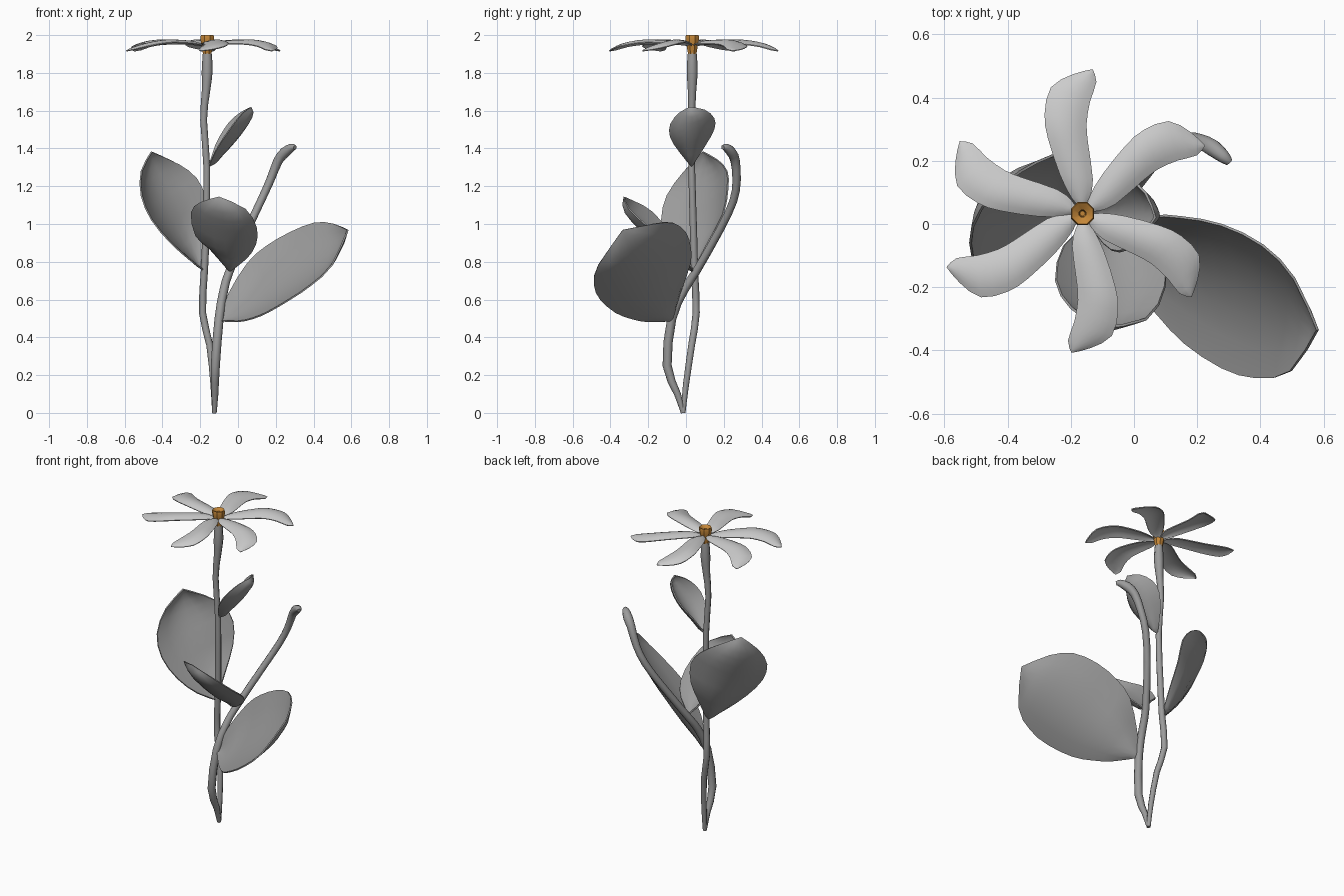
import bpy, bmesh, math
from mathutils import Vector, Matrix

if "Cube" in bpy.data.objects:
    bpy.data.objects.remove(bpy.data.objects["Cube"])

orange = bpy.data.materials.new("orange")
orange.diffuse_color = (0.55, 0.24, 0.04, 1)
orange.use_nodes = True
orange.node_tree.nodes["Principled BSDF"].inputs["Base Color"].default_value = orange.diffuse_color
dark_grey = bpy.data.materials.new("dark_grey")
dark_grey.diffuse_color = (0.33, 0.33, 0.33, 1)
dark_grey.use_nodes = True
dark_grey.node_tree.nodes["Principled BSDF"].inputs["Base Color"].default_value = dark_grey.diffuse_color


def finish(name, bm, angle=40, mat=None):
    bmesh.ops.recalc_face_normals(bm, faces=bm.faces[:])
    me = bpy.data.meshes.new(name)
    bm.to_mesh(me)
    bm.free()
    ob = bpy.data.objects.new(name, me)
    bpy.context.collection.objects.link(ob)
    if mat:
        me.materials.append(mat)
    bpy.ops.object.select_all(action='DESELECT')
    ob.select_set(True)
    bpy.context.view_layer.objects.active = ob
    bpy.ops.object.shade_smooth_by_angle(angle=math.radians(angle))
    return ob


def smooth(pts):
    """Insert a rounded midpoint between each pair of points."""
    P = [Vector(p) for p in pts]
    out = []
    for i in range(len(P) - 1):
        a, d = P[max(i - 1, 0)], P[min(i + 2, len(P) - 1)]
        out += [P[i], (P[i] + P[i + 1]) * 0.5625 - (a + d) * 0.0625]
    return out + [P[-1]]


def blade(name, base, tip, left, right, cup, matrix=Matrix(), thick=0.008, mat=dark_grey):
    """Thin cupped surface lofted between two edge polylines."""
    a = smooth([base, *left, tip])
    b = smooth([base, *right, tip])
    n, cols = len(a), 6
    bm = bmesh.new()
    rows = []
    for i in range(n):
        s = math.sin(math.pi * i / (n - 1)) ** 0.7 if 0 < i < n - 1 else 0
        row = []
        for j in range(cols + 1):
            t = j / cols
            p = a[i].lerp(b[i], t) + Vector(cup) * s * 4 * t * (1 - t)
            row.append(bm.verts.new(matrix @ p))
        rows.append(row)
    for r, q in zip(rows, rows[1:]):
        for j in range(cols):
            bm.faces.new((r[j], r[j + 1], q[j + 1], q[j]))
    bmesh.ops.remove_doubles(bm, verts=bm.verts[:], dist=1e-4)
    bmesh.ops.recalc_face_normals(bm, faces=bm.faces[:])
    bmesh.ops.solidify(bm, geom=bm.faces[:], thickness=thick)
    return finish(name, bm, 40, mat)


def tube(name, pts, sides=8):
    """Round stem through (x, y, z, radius) points."""
    pts = smooth(pts)
    bm = bmesh.new()
    P = [Vector(p[:3]) for p in pts]
    rings = []
    for i, p in enumerate(P):
        d = (P[min(i + 1, len(P) - 1)] - P[max(i - 1, 0)]).normalized()
        u = Vector((0, 1, 0)).cross(d).normalized()
        v = d.cross(u)
        rings.append([bm.verts.new(p + pts[i][3] * (u * math.cos(k) + v * math.sin(k)))
                      for k in (2 * math.pi * j / sides for j in range(sides))])
    for r, q in zip(rings, rings[1:]):
        for j in range(sides):
            k = (j + 1) % sides
            bm.faces.new((r[j], r[k], q[k], q[j]))
    bm.faces.new(rings[0])
    bm.faces.new(rings[-1])
    return finish(name, bm, 50, dark_grey)


# Stems
tube("main_stem", [
    (-.125, -.015, 0, .012), (-.13, 0, .15, .016), (-.15, .03, .36, .018),
    (-.188, .054, .53, .019), (-.178, .045, .75, .019), (-.17, .04, .95, .019),
    (-.165, .03, 1.3, .018), (-.182, .03, 1.55, .018), (-.17, .032, 1.7, .022),
    (-.163, .033, 1.81, .029), (-.163, .033, 1.91, .023)])
tube("side_stem_with_bud", [
    (-.125, -.015, 0, .012), (-.122, -.045, .1, .018), (-.12, -.1, .25, .024),
    (-.1, -.075, .5, .024), (-.075, -.01, .65, .023), (-.045, .055, .75, .022),
    (.05, .18, .97, .021), (.12, .25, 1.12, .021), (.17, .268, 1.23, .022),
    (.212, .26, 1.335, .025), (.25, .24, 1.38, .028), (.285, .212, 1.405, .021),
    (.302, .195, 1.405, .012)])

# Leaves
blade("large_right_leaf", (-.1, -.07, .485), (.585, -.335, .968),
      [(-.05, -.03, .63), (.05, .025, .79), (.15, .025, .88), (.28, .0, .955),
       (.41, -.065, 1.005), (.51, -.17, 1.0)],
      [(0, -.2, .48), (.08, -.29, .497), (.16, -.375, .53), (.28, -.455, .6),
       (.39, -.487, .675), (.5, -.465, .78)],
      (.045, .035, -.04))
blade("left_leaf", (-.18, .04, .75), (-.46, .09, 1.385),
      [(-.26, -.05, .81), (-.36, -.11, .9), (-.46, -.13, 1.02), (-.515, -.1, 1.15),
       (-.515, -.01, 1.28)],
      [(-.175, .12, .9), (-.175, .2, 1.05), (-.19, .225, 1.19), (-.26, .22, 1.28),
       (-.36, .17, 1.34)],
      (-.05, .05, -.03))
blade("front_leaf", (-.045, .04, .745), (-.1, -.33, 1.145),
      [(-.15, -.01, .865), (-.225, -.07, .935), (-.25, -.18, 1.06), (-.2, -.27, 1.115)],
      [(.045, -.01, .815), (.095, -.08, .89), (.1, -.2, .98), (.04, -.305, 1.08)],
      (0, -.05, -.055))
blade("upper_leaf", (-.155, .03, 1.3), (.07, .02, 1.62),
      [(-.12, -.035, 1.38), (-.07, -.085, 1.46), (-.02, -.083, 1.53), (.03, -.035, 1.59)],
      [(-.12, .1, 1.41), (-.07, .15, 1.5), (-.02, .15, 1.56), (.04, .1, 1.605)],
      (.06, 0, -.045))

# Petals: one curved shape, turned and scaled about the flower centre
turns = ((85, 1), (28, .97), (-38.5, .95), (-95.5, .965), (-159.5, 1.01), (148.5, .985))
for i, (deg, s) in enumerate(turns):
    m = (Matrix.Translation((-.163, .033, 0)) @ Matrix.Rotation(math.radians(deg - 85), 4, 'Z')
         @ Matrix.Diagonal((s, s, 1, 1)))
    blade(f"petal_{i + 1}", (0, .01, 1.945), (.032, .457, 1.918),
          [(-.035, .05, 1.95), (-.072, .124, 1.958), (-.11, .24, 1.963),
           (-.12, .315, 1.958), (-.1, .4, 1.942), (-.03, .441, 1.925)],
          [(.022, .05, 1.95), (.033, .107, 1.955), (.018, .22, 1.955),
           (.013, .285, 1.952), (.024, .355, 1.942), (.044, .417, 1.925)],
          (0, 0, .018), m, .006, None)

# Flower centre: eight-sided cup with a dimple
bm = bmesh.new()
prof = [(.024, 1.9), (.034, 1.955), (.04, 1.985), (.036, 2.0), (.012, 1.985), (.008, 1.95)]
rings = [[bm.verts.new((-.163 + r * math.cos((j + .5) * math.pi / 4),
                        .033 + r * math.sin((j + .5) * math.pi / 4), z)) for j in range(8)]
         for r, z in prof]
for r, q in zip(rings, rings[1:]):
    for j in range(8):
        bm.faces.new((r[j], r[(j + 1) % 8], q[(j + 1) % 8], q[j]))
bm.faces.new(rings[0])
bm.faces.new(rings[-1])
finish("flower_centre", bm, 30, orange)
